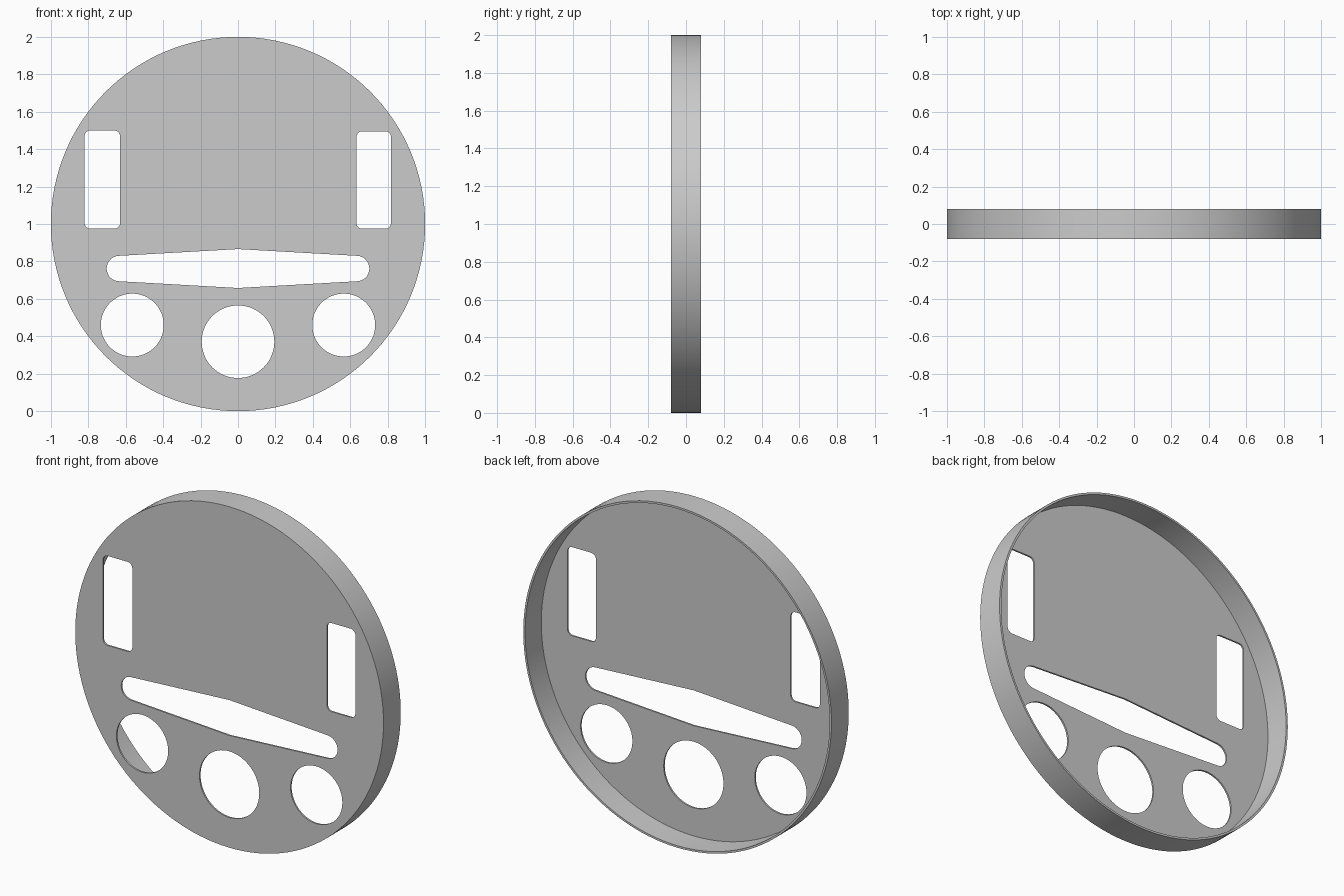
import bpy, bmesh
from math import sin, cos, pi, radians

cube = bpy.data.objects.get("Cube")
if cube:
    bpy.data.objects.remove(cube, do_unlink=True)

FRONT, INNER, BACK = -0.08, -0.07, 0.08   # front face, inside of the face, rim lip
CENTRE_Z = 1.0
RIM_INNER = 0.988


def arc(cx, cz, r, start, end, steps):
    """Points along an arc, angles in degrees, both ends included."""
    angles = [radians(start + (end - start) * i / steps) for i in range(steps + 1)]
    return [(cx + r * cos(a), cz + r * sin(a)) for a in angles]


def circle(cx, cz, r, steps):
    return arc(cx, cz, r, 0, 360, steps)[:-1]


def rounded_rectangle(x0, x1, z0, z1, r):
    corners = [(x1 - r, z1 - r), (x0 + r, z1 - r), (x0 + r, z0 + r), (x1 - r, z0 + r)]
    points = []
    for i, (cx, cz) in enumerate(corners):
        points += arc(cx, cz, r, 90 * i, 90 * i + 90, 4)
    return points


def tapered_slot():
    """Long slot, tallest in the middle, with round ends."""
    right = arc(0.634, 0.762, 0.068, -87, 87, 14)
    left = [(-x, z) for x, z in reversed(right)]
    return right + [(0, 0.866)] + left + [(0, 0.658)]


bm = bmesh.new()


def loop(points, y):
    """Closed ring of vertices and edges at depth y."""
    verts = [bm.verts.new((x, y, z)) for x, z in points]
    edges = [bm.edges.new((v, verts[i - 1])) for i, v in enumerate(verts)]
    return verts, edges


def wall(a, b):
    """Strip of quads between two matching rings."""
    for i in range(len(a)):
        bm.faces.new((a[i - 1], a[i], b[i], b[i - 1]))


# Openings: two windows, a slot and three round holes
holes = [rounded_rectangle(-0.82, -0.63, 0.975, 1.5, 0.03),
         rounded_rectangle(0.633, 0.818, 0.975, 1.495, 0.03),
         tapered_slot(),
         circle(-0.565, 0.46, 0.168, 64),
         circle(0.565, 0.46, 0.168, 64),
         circle(0, 0.371, 0.194, 64)]

# Rim rings
outer = circle(0, CENTRE_Z, 1, 128)
inner = circle(0, CENTRE_Z, RIM_INNER, 128)
front_ring, front_edges = loop(outer, FRONT)
inner_ring, inner_edges = loop(inner, INNER)
outer_lip, _ = loop(outer, BACK)
inner_lip, _ = loop(inner, BACK)

# Hole edges on both sides of the face
hole_rings = []
for points in holes:
    a, a_edges = loop(points, FRONT)
    b, b_edges = loop(points, INNER)
    front_edges += a_edges
    inner_edges += b_edges
    hole_rings.append((a, b))

# Fill the face, then build the walls
for edges, direction in ((front_edges, -1), (inner_edges, 1)):
    bmesh.ops.triangle_fill(bm, edges=edges, use_beauty=True, normal=(0, direction, 0))
for a, b in hole_rings:
    wall(a, b)
wall(front_ring, outer_lip)
wall(outer_lip, inner_lip)
wall(inner_lip, inner_ring)
bmesh.ops.recalc_face_normals(bm, faces=bm.faces[:])

mesh = bpy.data.meshes.new("round_panel")
bm.to_mesh(mesh)
bm.free()
panel = bpy.data.objects.new("round_panel", mesh)
bpy.context.collection.objects.link(panel)

# Plain grey material
grey = bpy.data.materials.new("plain_grey")
colour = (0.6, 0.6, 0.6, 1)
grey.use_nodes = True
grey.diffuse_color = colour
grey.node_tree.nodes["Principled BSDF"].inputs["Base Color"].default_value = colour
mesh.materials.append(grey)

bpy.ops.object.select_all(action='DESELECT')
panel.select_set(True)
bpy.context.view_layer.objects.active = panel
bpy.ops.object.shade_smooth_by_angle(angle=radians(30))
